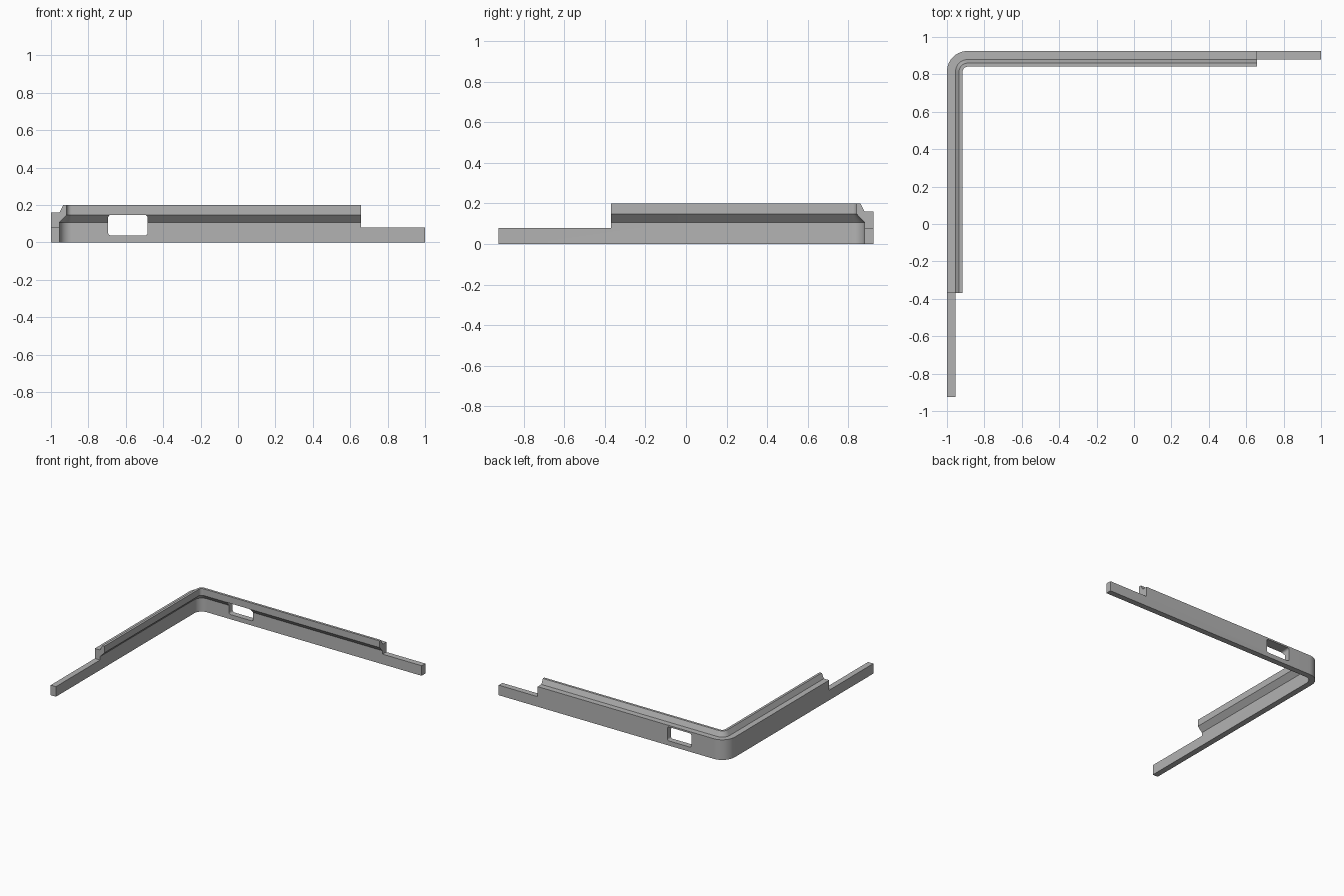
import bpy, bmesh, math
from mathutils import Vector

cube = bpy.data.objects.get("Cube")
if cube:
    bpy.data.objects.remove(cube, do_unlink=True)

LEFT, BACK, RADIUS = -1.0, 0.925, 0.11
X_END, Y_END = 1.0, -0.925

grey = bpy.data.materials.new("plain grey")
grey.use_nodes = True
colour = (0.45, 0.45, 0.45, 1)
grey.diffuse_color = colour
grey.node_tree.nodes["Principled BSDF"].inputs["Base Color"].default_value = colour


def new_object(name, bm):
    bmesh.ops.recalc_face_normals(bm, faces=bm.faces)
    mesh = bpy.data.meshes.new(name)
    bm.to_mesh(mesh)
    bm.free()
    mesh.materials.append(grey)
    obj = bpy.data.objects.new(name, mesh)
    bpy.context.collection.objects.link(obj)
    return obj


def box(name, lo, hi, round_y=0):
    """Box between two corners, with the edges along y optionally rounded."""
    lo, hi = Vector(lo), Vector(hi)
    bm = bmesh.new()
    bmesh.ops.create_cube(bm, size=1)
    for v in bm.verts:
        v.co = (lo + hi) / 2 + v.co * (hi - lo)
    if round_y:
        edges = [e for e in bm.edges
                 if abs(e.verts[0].co.y - e.verts[1].co.y) > 0.01]
        bmesh.ops.bevel(bm, geom=edges, offset=round_y, segments=5,
                        profile=0.5, affect='EDGES')
    return new_object(name, bm)


# Wall section: (distance inward from the outer face, height)
section = [(0, 0), (0.046, 0), (0.046, 0.107), (0.084, 0.147),
           (0.084, 0.2), (0.065, 0.2), (0.046, 0.16), (0, 0.16)]

# Path of the outer face: (point, inward direction)
stations = [((LEFT, Y_END), (1, 0))]
STEPS = 16
for i in range(STEPS + 1):
    a = math.pi - i / STEPS * math.pi / 2
    c, s = math.cos(a), math.sin(a)
    stations.append(((LEFT + RADIUS + RADIUS * c, BACK - RADIUS + RADIUS * s),
                     (-c, -s)))
stations.append(((X_END, BACK), (0, -1)))

# Sweep the section around the corner
bm = bmesh.new()
rings = [[bm.verts.new((p[0] + n[0] * d, p[1] + n[1] * d, z))
          for d, z in section] for p, n in stations]
for a, b in zip(rings, rings[1:]):
    for i in range(len(section)):
        j = (i + 1) % len(section)
        bm.faces.new((a[i], a[j], b[j], b[i]))
bm.faces.new(rings[0])
bm.faces.new(rings[-1])
rail = new_object("corner_rail", bm)

# Low arm ends and the port window
cutters = [
    box("back_arm_step", (0.657, 0.7, 0.08), (1.2, 1.1, 0.4)),
    box("side_arm_step", (-1.2, -1.2, 0.08), (-0.8, -0.37, 0.4)),
    box("port_window", (-0.695, 0.7, 0.037), (-0.483, 1.1, 0.147), 0.016),
]
bpy.context.view_layer.objects.active = rail
for cutter in cutters:
    cutter.hide_render = True
    mod = rail.modifiers.new(cutter.name, 'BOOLEAN')
    mod.operation = 'DIFFERENCE'
    mod.solver = 'EXACT'
    mod.object = cutter
    bpy.ops.object.modifier_apply(modifier=mod.name)
for cutter in cutters:
    bpy.data.objects.remove(cutter, do_unlink=True)

# Smooth the rounded corner, keep the edges crisp
for obj in bpy.context.selected_objects:
    obj.select_set(False)
rail.select_set(True)
bpy.ops.object.shade_smooth_by_angle(angle=math.radians(25))
